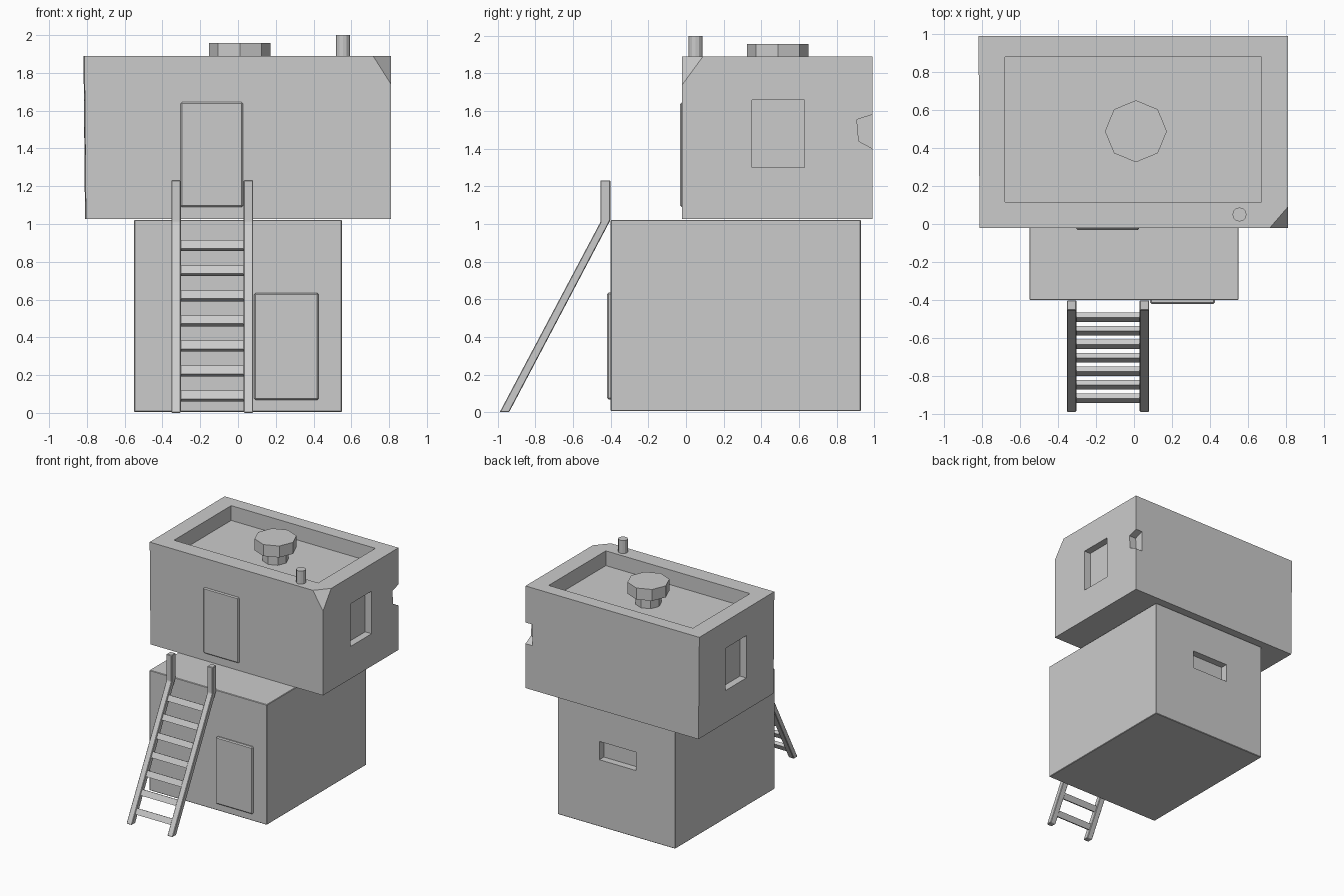
import bpy, bmesh
from mathutils import Matrix, Vector
from math import radians

if "Cube" in bpy.data.objects:
    bpy.data.objects.remove(bpy.data.objects["Cube"])


def finish(name, bm, bevel=0.0):
    bmesh.ops.recalc_face_normals(bm, faces=bm.faces)
    if bevel:
        bmesh.ops.bevel(bm, geom=list(bm.edges), offset=bevel, segments=1,
                        profile=0.5, affect='EDGES')
    me = bpy.data.meshes.new(name)
    bm.to_mesh(me)
    bm.free()
    ob = bpy.data.objects.new(name, me)
    bpy.context.collection.objects.link(ob)
    return ob


def box_bm(x, y, z):
    bm = bmesh.new()
    size = Matrix.Diagonal((x[1] - x[0], y[1] - y[0], z[1] - z[0], 1))
    mid = Vector((sum(x) / 2, sum(y) / 2, sum(z) / 2))
    bmesh.ops.create_cube(bm, size=1, matrix=Matrix.Translation(mid) @ size)
    return bm


def box(name, x, y, z, bevel=0.0):
    return finish(name, box_bm(x, y, z), bevel)


def prism(name, yz, x0, x1, bevel=0.0):
    bm = bmesh.new()
    face = bm.faces.new([bm.verts.new((x0, y, z)) for y, z in yz])
    new = bmesh.ops.extrude_face_region(bm, geom=[face])['geom']
    bmesh.ops.translate(bm, vec=(x1 - x0, 0, 0),
                        verts=[v for v in new if isinstance(v, bmesh.types.BMVert)])
    return finish(name, bm, bevel)


def cylinder(name, x, y, z0, z1, r, sides):
    bm = bmesh.new()
    bmesh.ops.create_cone(bm, cap_ends=True, segments=sides, radius1=r, radius2=r,
                          depth=z1 - z0, matrix=Matrix.Translation((x, y, (z0 + z1) / 2)))
    return finish(name, bm)


def carve(ob, cutter):
    mod = ob.modifiers.new("carve", 'BOOLEAN')
    mod.operation, mod.solver, mod.object = 'DIFFERENCE', 'EXACT', cutter
    bpy.context.view_layer.objects.active = ob
    bpy.ops.object.modifier_apply(modifier=mod.name)
    bpy.data.objects.remove(cutter)


# Lower block with a slot window in the back
lower = box("lower_block", (-0.55, 0.55), (-0.40, 0.93), (0.005, 1.022), 0.004)
carve(lower, box("cutter", (-0.185, 0.16), (0.87, 1.1), (0.57, 0.725)))

# Upper block: slightly skewed left wall, clipped front corner
bm = box_bm((-0.81, 0.81), (-0.02, 0.99), (1.026, 1.89))
for v in bm.verts:
    if v.co.x < 0:
        v.co.x = -0.805 - (0.005 if v.co.y > 0.5 else 0) - (0.008 if v.co.z > 1.5 else 0)
bmesh.ops.bisect_plane(bm, geom=bm.verts[:] + bm.edges[:] + bm.faces[:],
                       plane_co=(0.81, -0.02, 1.74),
                       plane_no=(1 / 0.095, -1 / 0.11, 1 / 0.15), clear_outer=True)
bmesh.ops.holes_fill(bm, edges=[e for e in bm.edges if e.is_boundary], sides=0)
upper = finish("upper_block", bm)

# Roof well, side windows, chipped back corner
carve(upper, box("cutter", (-0.68, 0.67), (0.115, 0.88), (1.765, 2.1)))
for x in ((0.75, 0.95), (-0.95, -0.75)):
    carve(upper, box("cutter", x, (0.35, 0.63), (1.30, 1.66)))
carve(upper, prism("cutter", [(0.908, 1.555), (1.05, 1.60), (1.05, 1.37), (0.918, 1.44)],
                   0.745, 0.95))

# Doors
box("upper_door", (-0.305, 0.027), (-0.031, 0.0), (1.09, 1.645), 0.008)
box("lower_door", (0.085, 0.427), (-0.42, -0.385), (0.068, 0.635), 0.008)

# Roof vent and pipe
cylinder("vent_stem", 0.01, 0.488, 1.76, 1.87, 0.10, 8)
cylinder("vent_cap", 0.01, 0.488, 1.86, 1.957, 0.163, 8)
cylinder("roof_pipe", 0.555, 0.05, 1.86, 2.0, 0.037, 12)

# Ladder rails
rail = [(-0.99, 0.0), (-0.94, 0.0), (-0.402, 1.02), (-0.402, 1.232),
        (-0.455, 1.232), (-0.455, 1.01)]
for name, x0, x1 in (("left_rail", -0.353, -0.303), ("right_rail", 0.03, 0.08)):
    prism(name, rail, x0, x1, 0.004)

# Ladder rungs, tilted with the slope
for i in range(7):
    z = 0.089 + i * 0.1327
    y = -0.965 + 0.535 * z
    bm = box_bm((-0.31, 0.035), (-0.015, 0.015), (-0.025, 0.025))
    bmesh.ops.transform(bm, verts=bm.verts, matrix=Matrix.Translation((0, y, z))
                        @ Matrix.Rotation(radians(-28), 4, 'X'))
    finish(f"rung_{i + 1}", bm)
